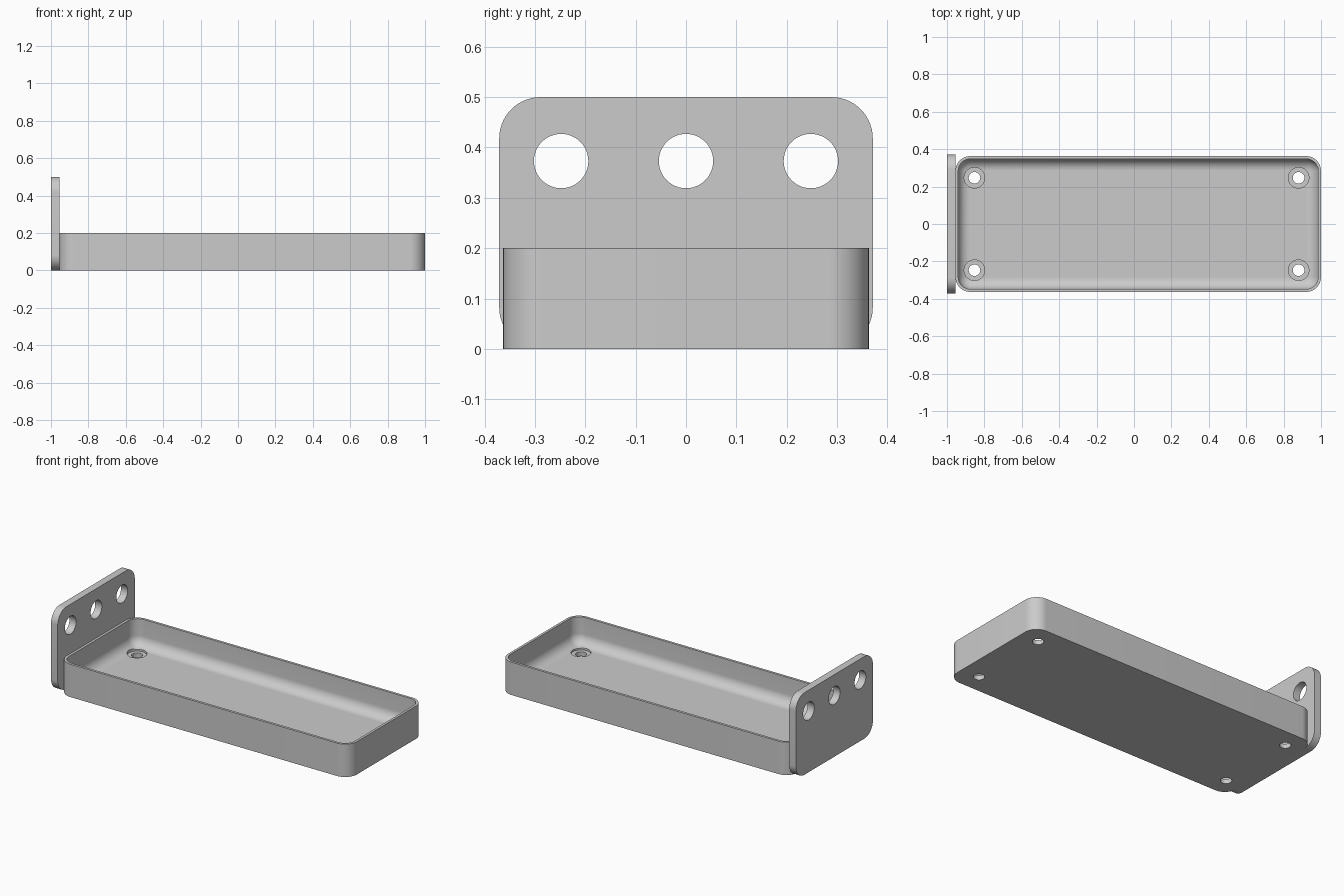
import bpy, bmesh, math
from mathutils import Matrix

cube = bpy.data.objects.get("Cube")
if cube:
    bpy.data.objects.remove(cube, do_unlink=True)

grey = bpy.data.materials.new("light grey")
grey.use_nodes = True
grey.diffuse_color = (0.6, 0.6, 0.6, 1)
grey.node_tree.nodes["Principled BSDF"].inputs["Base Color"].default_value = (0.6, 0.6, 0.6, 1)


def rounded_rect(hx, hy, r, steps=14):
    """Outline of a rounded rectangle centred on the origin."""
    pts = []
    for quarter, (sx, sy) in enumerate([(1, 1), (-1, 1), (-1, -1), (1, -1)]):
        for i in range(steps + 1):
            a = (quarter + i / steps) * math.pi / 2
            pts.append((sx * (hx - r) + r * math.cos(a), sy * (hy - r) + r * math.sin(a)))
    return pts


def rounded_stack(name, hx, hy, r, profile, matrix):
    """Skin rounded-rectangle loops following (inset, height) steps, capped at both ends."""
    bm = bmesh.new()
    loops = []
    for inset, z in profile:
        outline = rounded_rect(hx - inset, hy - inset, r - inset)
        loops.append([bm.verts.new((x, y, z)) for x, y in outline])
    for low, high in zip(loops, loops[1:]):
        for i in range(len(low)):
            j = (i + 1) % len(low)
            bm.faces.new((low[i], low[j], high[j], high[i]))
    bm.faces.new(loops[0][::-1])
    bm.faces.new(loops[-1])
    bmesh.ops.transform(bm, matrix=matrix, verts=bm.verts)
    bmesh.ops.recalc_face_normals(bm, faces=bm.faces)
    mesh = bpy.data.meshes.new(name)
    bm.to_mesh(mesh)
    bm.free()
    mesh.materials.append(grey)
    obj = bpy.data.objects.new(name, mesh)
    bpy.context.collection.objects.link(obj)
    return obj


def drill(obj, radius, depth, location, axis="Z"):
    """Cut a round hole and remove the cutter."""
    bpy.ops.mesh.primitive_cylinder_add(
        vertices=48, radius=radius, depth=depth, location=location,
        rotation=(0, math.pi / 2 if axis == "X" else 0, 0))
    cutter = bpy.context.object
    cutter.hide_render = True
    cutter.data.materials.append(grey)
    mod = obj.modifiers.new("hole", "BOOLEAN")
    mod.operation, mod.solver, mod.object = "DIFFERENCE", "EXACT", cutter
    bpy.ops.object.select_all(action="DESELECT")
    bpy.context.view_layer.objects.active = obj
    obj.select_set(True)
    bpy.ops.object.modifier_apply(modifier=mod.name)
    bpy.data.objects.remove(cutter, do_unlink=True)


# Tray: straight outer wall, thin rim, inner wall with a filleted floor
left, right, half_width, height = -0.955, 1.0, 0.363, 0.2
wall, floor, fillet = 0.015, 0.037, 0.062
profile = [(0, 0), (0, height), (wall, height)]
for i in range(13):
    a = i / 12 * math.pi / 2
    profile.append((wall + fillet * (1 - math.cos(a)), floor + fillet * (1 - math.sin(a))))
tray = rounded_stack("tray", (right - left) / 2, half_width, 0.08, profile,
                     Matrix.Translation(((left + right) / 2, 0, 0)))

# Screw holes with a shallow counterbore
for x in (-0.853, 0.88):
    for y in (-0.247, 0.247):
        drill(tray, 0.055, 0.1, (x, y, floor - 0.01 + 0.05))
        drill(tray, 0.031, 0.3, (x, y, 0))

# Upright end plate with three round holes
thickness = left + 1
upright = Matrix.Translation((-1, 0, 0.25)) @ Matrix(
    ((0, 0, 1, 0), (1, 0, 0, 0), (0, 1, 0, 0), (0, 0, 0, 1)))
plate = rounded_stack("end_plate", 0.371, 0.25, 0.082, [(0, 0), (0, thickness)], upright)
for y in (-0.248, 0, 0.248):
    drill(plate, 0.054, 0.3, (-0.98, y, 0.373), "X")

# Smooth rounded surfaces, keep crisp edges
for obj in (tray, plate):
    bpy.ops.object.select_all(action="DESELECT")
    obj.select_set(True)
    bpy.context.view_layer.objects.active = obj
    bpy.ops.object.shade_smooth_by_angle(angle=math.radians(30))
